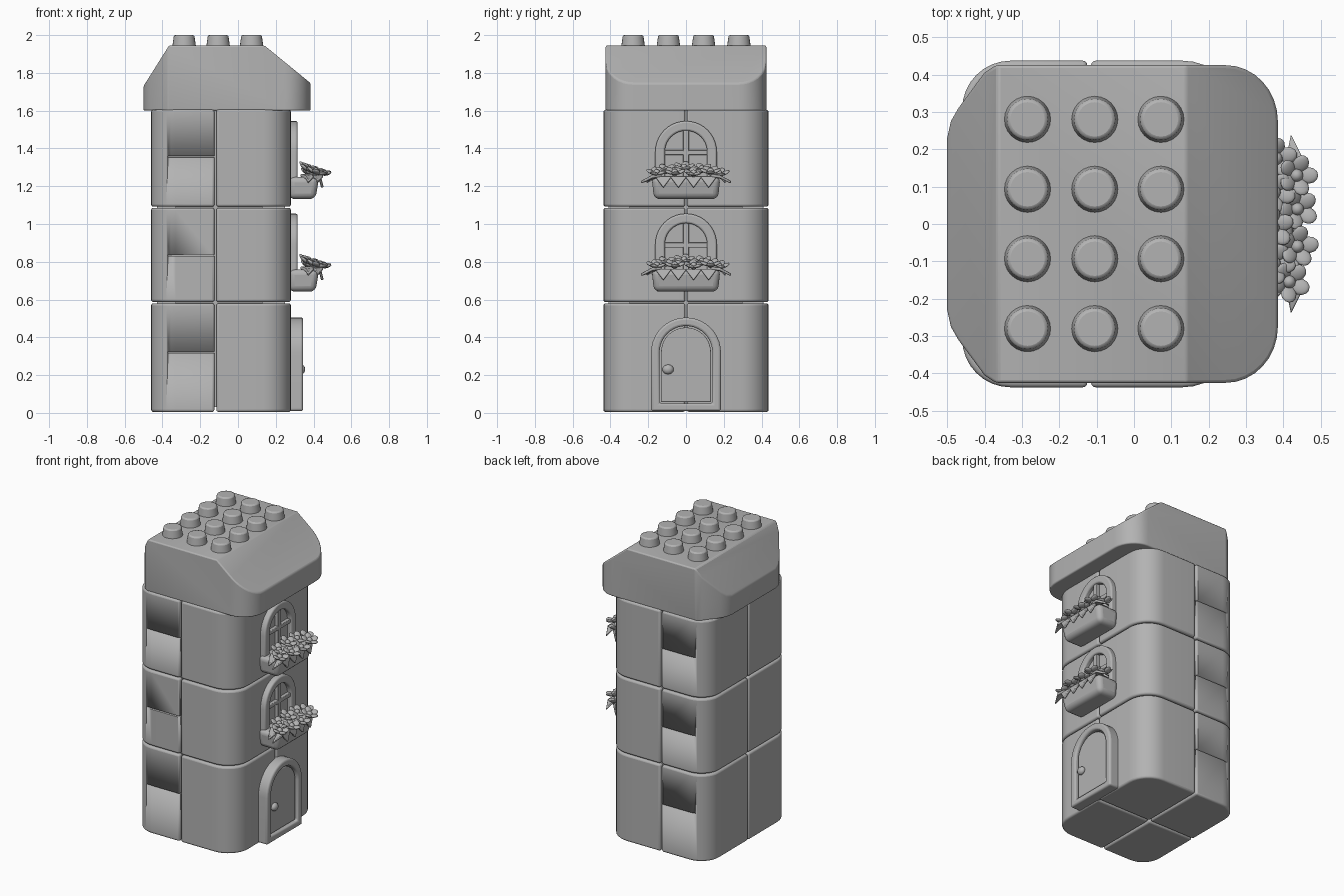
import bpy, bmesh, math
from mathutils import Vector, Matrix

if "Cube" in bpy.data.objects:
    bpy.data.objects.remove(bpy.data.objects["Cube"])

stone = bpy.data.materials.new("plain grey")
stone.diffuse_color = (0.45, 0.45, 0.45, 1)
stone.use_nodes = True
stone.node_tree.nodes["Principled BSDF"].inputs["Base Color"].default_value = stone.diffuse_color


def finish(name, bm, bevel=0, segs=3, angle=40):
    bmesh.ops.recalc_face_normals(bm, faces=bm.faces)
    me = bpy.data.meshes.new(name)
    bm.to_mesh(me)
    bm.free()
    ob = bpy.data.objects.new(name, me)
    bpy.context.collection.objects.link(ob)
    me.materials.append(stone)
    if bevel:
        b = ob.modifiers.new("soft edges", "BEVEL")
        b.width, b.segments, b.limit_method = bevel, segs, "ANGLE"
        b.angle_limit = math.radians(30)
    bpy.ops.object.select_all(action="DESELECT")
    ob.select_set(True)
    bpy.context.view_layer.objects.active = ob
    bpy.ops.object.shade_smooth_by_angle(angle=math.radians(angle))
    return ob


def prism(bm, pts, direction):
    """Extrude a closed 3D outline."""
    f = bm.faces.new([bm.verts.new(p) for p in pts])
    r = bmesh.ops.extrude_face_region(bm, geom=[f])
    bmesh.ops.translate(bm, vec=direction, verts=[v for v in r["geom"] if isinstance(v, bmesh.types.BMVert)])


def corner(x, y, rx, ry, n=8):
    """Rounded corner inside (x, y), starting on the x side."""
    sx, sy = math.copysign(1, x), math.copysign(1, y)
    return [(x - sx * rx * (1 - math.cos(a)), y - sy * ry * (1 - math.sin(a)))
            for a in (math.pi / 2 * i / n for i in range(n + 1))]


def arch(w, z0, zc, n=20):
    """Arched outline in (y, z)."""
    return [(-w, z0), (w, z0)] + [(w * math.cos(math.pi * i / n), zc + w * math.sin(math.pi * i / n))
                                  for i in range(n + 1)]


def ring(name, outer, inner, x0, x1, bevel):
    """Raised frame between two matching outlines."""
    bm = bmesh.new()
    rows = [[bm.verts.new((x, y, z)) for y, z in o] for x, o in
            ((x0, outer), (x1, outer), (x1, inner), (x0, inner))]
    n = len(outer)
    for k in range(4):
        a, b = rows[k], rows[(k + 1) % 4]
        for i in range(n):
            j = (i + 1) % n
            bm.faces.new((a[i], a[j], b[j], b[i]))
    return finish(name, bm, bevel)


def box(bm, x0, x1, y0, y1, z0, z1):
    prism(bm, [(x0, y0, z0), (x1, y0, z0), (x1, y1, z0), (x0, y1, z0)], Vector((0, 0, z1 - z0)))


def blob(bm, pos, size, rot=Matrix()):
    m = Matrix.Translation(pos) @ rot @ Matrix.Diagonal((*size, 1))
    bmesh.ops.create_uvsphere(bm, u_segments=12, v_segments=8, radius=1, matrix=m)


# Wall blocks: three floors, four blocks each, grooves on the rear pair
for z0, z1, groove in ((0.005, 0.58, 0.32), (0.587, 1.085, 0.835), (1.092, 1.605, 1.355)):
    for s in (-1, 1):
        for xi, xo, r in ((-0.115, 0.28, 0.15), (-0.125, -0.46, 0.13)):
            pts = [(xi, s * 0.004), (xo, s * 0.004)] + corner(xo, s * 0.437, r, r) + [(xi, s * 0.437)]
            bm = bmesh.new()
            prism(bm, [(x, y, z0) for x, y in pts], Vector((0, 0, z1 - z0)))
            wall = finish("wall_block", bm, 0.012)
            if xo < 0:
                bm = bmesh.new()
                box(bm, -0.37, -0.1, s * 0.415, s * 0.47, groove - 0.004, groove + 0.004)
                cutter = finish("groove_cutter", bm)
                cutter.hide_render = True
                cutter.hide_set(True)
                cut = wall.modifiers.new("groove", "BOOLEAN")
                cut.object, cut.operation, cut.solver = cutter, "DIFFERENCE", "EXACT"

# Inner core behind the seams
bm = bmesh.new()
box(bm, -0.43, 0.25, -0.3, 0.3, 0.03, 1.61)
box(bm, -0.33, 0.13, -0.41, 0.41, 0.03, 1.61)
finish("inner_core", bm)

# Roof: rounded plan with sloped front and rear ends
fr = corner(0.385, 0.425, 0.14, 0.15)
bk = [(-0.37, 0.425), (-0.40, 0.405), (-0.47, 0.31), (-0.49, 0.275), (-0.5, 0.23)]
half = fr + bk
plan = half + [(x, -y) for x, y in reversed(half)]
bm = bmesh.new()
prism(bm, [(x, y, 1.6) for x, y in plan], Vector((0, 0, 0.345)))
for p, q in (((-0.5, 1.73), (-0.365, 1.945)), ((0.385, 1.745), (0.14, 1.945))):
    d = Vector((q[0] - p[0], 0, q[1] - p[1]))
    n = Vector((-d.z, 0, d.x)) if p[0] < 0 else Vector((d.z, 0, -d.x))
    res = bmesh.ops.bisect_plane(bm, geom=bm.verts[:] + bm.edges[:] + bm.faces[:],
                                 plane_co=(p[0], 0, p[1]), plane_no=n, clear_outer=True)
    bmesh.ops.holes_fill(bm, edges=[e for e in bm.edges if e.is_boundary])
finish("roof", bm, 0.022, 3, 50)

# Roof studs
for x in (-0.285, -0.105, 0.072):
    for y in (-0.28, -0.093, 0.093, 0.28):
        bm = bmesh.new()
        bmesh.ops.create_cone(bm, cap_ends=True, segments=24, radius1=0.064, radius2=0.054, depth=0.07,
                              matrix=Matrix.Translation((x, y, 1.965)))
        finish("roof_stud", bm, 0.008, 2)

# Door: raised frame, panel and knob
outer, inner = arch(0.185, 0.01, 0.32), arch(0.14, 0.05, 0.32)
ring("door_frame", outer, inner, 0.26, 0.345, 0.012)
bm = bmesh.new()
prism(bm, [(0.26, y, z) for y, z in arch(0.132, 0.058, 0.32)], Vector((0.07, 0, 0)))
finish("door_panel", bm, 0.005)
bm = bmesh.new()
blob(bm, (0.335, -0.095, 0.23), (0.021, 0.03, 0.026))
finish("door_knob", bm, angle=180)

# Windows with flower boxes on the two upper floors
for dz in (-0.49, 0):
    ring("window_frame", arch(0.163, 1.2 + dz, 1.382 + dz), arch(0.112, 1.24 + dz, 1.382 + dz), 0.26, 0.315, 0.01)
    bm = bmesh.new()
    prism(bm, [(0.26, y, z) for y, z in arch(0.12, 1.23 + dz, 1.382 + dz)], Vector((0.025, 0, 0)))
    finish("window_glass", bm)
    bm = bmesh.new()
    box(bm, 0.27, 0.308, -0.016, 0.016, 1.235 + dz, 1.495 + dz)
    box(bm, 0.27, 0.307, -0.115, 0.115, 1.365 + dz, 1.391 + dz)
    finish("window_bars", bm, 0.004)

    # Planter tapering to a rounded base
    bm = bmesh.new()
    box(bm, 0.27, 0.43, -0.182, 0.182, 1.132 + dz, 1.25 + dz)
    for v in bm.verts:
        if v.co.z < 1.2 + dz:
            v.co.y *= 0.93
            v.co.x -= 0.02 if v.co.x > 0.4 else 0
    finish("planter", bm, 0.03, 4, 60)

    # Pointed leaves: a row over the planter edge and one at each end
    bm = bmesh.new()
    for y in (-0.12, -0.04, 0.04, 0.12):
        prism(bm, [(0.425, y - 0.045, 1.25 + dz), (0.44, y, 1.19 + dz), (0.425, y + 0.045, 1.25 + dz)],
              Vector((0.014, 0, 0.004)))
    for s in (-1, 1):
        for x, tip in ((0.36, 0.21), (0.41, 0.24)):
            prism(bm, [(x - 0.03, s * 0.13, 1.25 + dz), (x, s * 0.19, 1.235 + dz), (x + 0.01, s * tip, 1.212 + dz),
                       (x + 0.04, s * 0.18, 1.245 + dz), (x + 0.03, s * 0.13, 1.25 + dz)], Vector((0, 0, 0.016)))
    finish("leaves", bm, 0.004, 2)

    # Flowers: two rows of five petals round a bud, leaning outward
    bm = bmesh.new()
    flowers = ((0.435, 0.13, 1.277), (0.437, 0.04, 1.268), (0.437, -0.06, 1.272), (0.415, -0.155, 1.27),
               (0.38, 0.175, 1.265), (0.375, 0.085, 1.29), (0.372, -0.01, 1.298), (0.375, -0.105, 1.285))
    for k, (x, y, z) in enumerate(flowers):
        base = Matrix.Translation((x, y, z + dz)) @ Matrix.Rotation(0.3, 4, "Y")
        blob(bm, base.translation, (0.018, 0.018, 0.02))
        for i in range(5):
            m = base @ Matrix.Rotation(math.tau * i / 5 + k * 0.7, 4, "Z") @ Matrix.Translation((0.032, 0, 0.006))
            blob(bm, (0, 0, 0), (1, 1, 1), m @ Matrix.Rotation(-0.45, 4, "Y") @ Matrix.Diagonal((0.026, 0.022, 0.009, 1)))
    finish("flowers", bm, angle=180)
